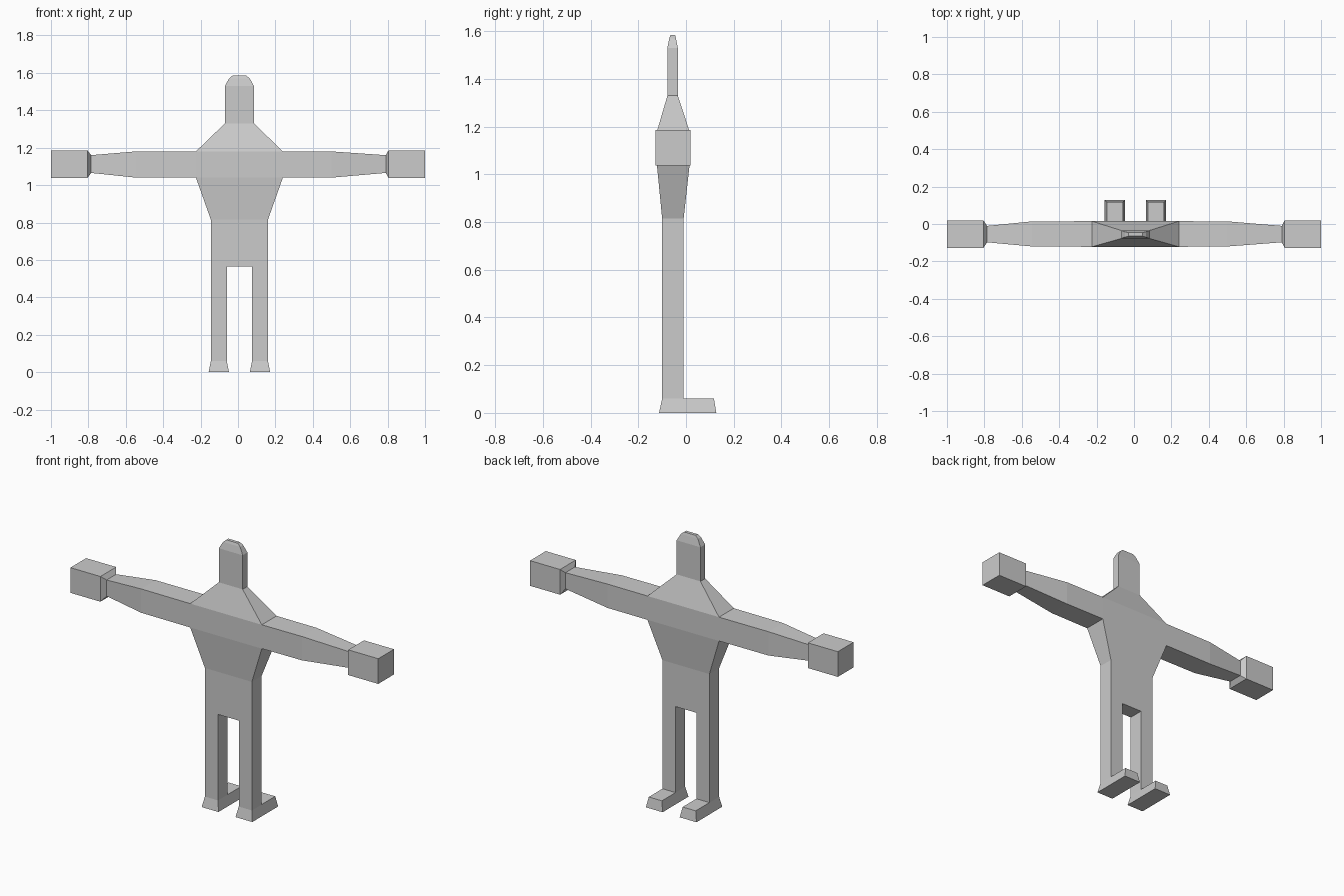
import bpy

if "Cube" in bpy.data.objects:
    bpy.data.objects.remove(bpy.data.objects["Cube"])

grey = bpy.data.materials.new("plain grey")
grey.diffuse_color = (0.6, 0.6, 0.6, 1)
grey.use_nodes = True
grey.node_tree.nodes["Principled BSDF"].inputs["Base Color"].default_value = grey.diffuse_color


def add_object(name, verts, faces):
    mesh = bpy.data.meshes.new(name)
    mesh.from_pydata(verts, [], faces)
    mesh.materials.append(grey)
    obj = bpy.data.objects.new(name, mesh)
    bpy.context.collection.objects.link(obj)


def loft(name, rings, axis="z", start=False, end=False, skip=(), plate=None):
    """Loft rectangles (position, a0, a1, b0, b1) along an axis.

    skip holds (segment, side) walls left open; plate is one extra
    horizontal quad (x0, x1, y0, y1, z, faces_up)."""
    verts, faces = [], []
    for p, a0, a1, b0, b1 in rings:
        for a, b in ((a0, b0), (a1, b0), (a1, b1), (a0, b1)):
            verts.append((a, b, p) if axis == "z" else (p, a, b))
    for i in range(len(rings) - 1):
        for s in range(4):
            if (i, s) not in skip:
                t = (s + 1) % 4
                faces.append((4*i + s, 4*i + t, 4*i + 4 + t, 4*i + 4 + s))
    n = 4 * (len(rings) - 1)
    if start:
        faces.append((3, 2, 1, 0))
    if end:
        faces.append((n, n + 1, n + 2, n + 3))
    if rings[-1][0] < rings[0][0]:
        faces = [f[::-1] for f in faces]
    if plate:
        x0, x1, y0, y1, z, up = plate
        k = len(verts)
        verts += [(x0, y0, z), (x1, y0, z), (x1, y1, z), (x0, y1, z)]
        quad = (k, k + 1, k + 2, k + 3)
        faces.append(quad if up else quad[::-1])
    add_object(name, verts, faces)


# Torso from crotch to neck, open where the arms and legs join
loft("torso", [
    (0.565, -0.145, 0.16, -0.10, -0.01),
    (0.815, -0.145, 0.16, -0.10, -0.01),
    (1.04, -0.225, 0.24, -0.122, 0.015),
    (1.18, -0.225, 0.24, -0.122, 0.015),
    (1.33, -0.07, 0.085, -0.078, -0.034),
], skip=((2, 1), (2, 3)), plate=(-0.06, 0.075, -0.10, -0.01, 0.565, False))

# Thin head with a bevelled crown
loft("head", [
    (1.33, -0.07, 0.085, -0.078, -0.034),
    (1.53, -0.07, 0.085, -0.078, -0.034),
    (1.57, -0.048, 0.063, -0.070, -0.042),
    (1.585, -0.03, 0.045, -0.065, -0.046),
], end=True)

# Arms: tapering to the wrist, then flaring into a block hand
for side, root, elbow, wrist, sign in (("left", -0.225, -0.545, -0.785, -1),
                                       ("right", 0.24, 0.50, 0.79, 1)):
    loft(side + "_arm", [
        (root, -0.122, 0.015, 1.04, 1.18),
        (elbow, -0.12, 0.014, 1.04, 1.18),
        (wrist, -0.098, -0.01, 1.065, 1.16),
    ], axis="x")
    loft(side + "_hand", [
        (wrist, -0.098, -0.01, 1.065, 1.16),
        (sign * 0.805, -0.127, 0.019, 1.038, 1.186),
        (sign * 1.0, -0.127, 0.019, 1.038, 1.186),
    ], axis="x", end=True)

# Legs and long feet
for side, x0, x1 in (("left", -0.145, -0.06), ("right", 0.075, 0.16)):
    loft(side + "_leg", [
        (0.06, x0, x1, -0.10, -0.01),
        (0.565, x0, x1, -0.10, -0.01),
    ])
    loft(side + "_foot", [
        (0.0, x0 - 0.012, x1 + 0.012, -0.113, 0.127),
        (0.06, x0, x1, -0.10, 0.117),
    ], start=True, plate=(x0, x1, -0.01, 0.117, 0.06, True))
